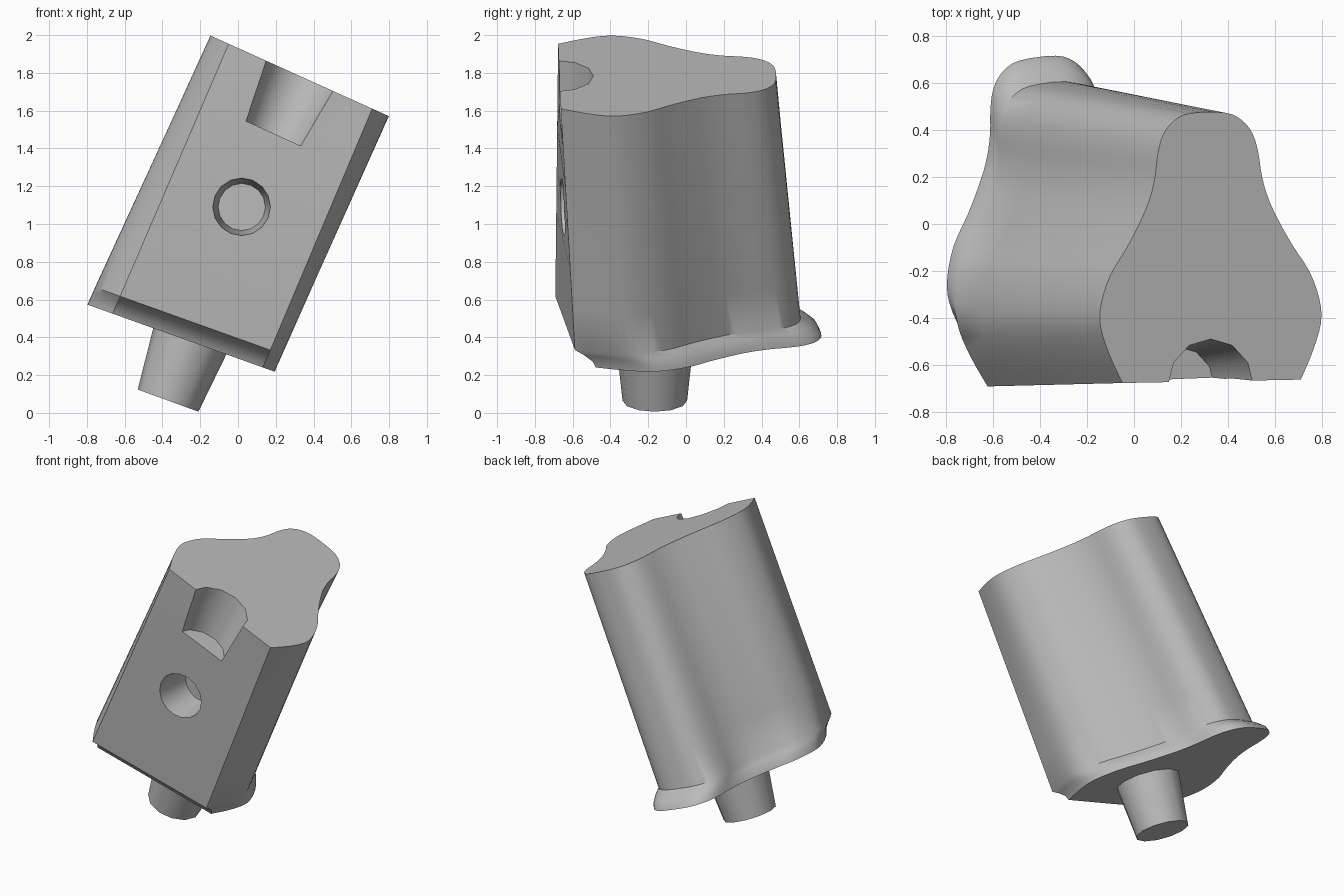
import bpy, bmesh
from math import radians, sin, cos
from mathutils import Vector, Matrix

cube = bpy.data.objects.get("Cube")
if cube:
    bpy.data.objects.remove(cube, do_unlink=True)

grey = bpy.data.materials.new("plain_grey")
grey.use_nodes = True
colour = (0.5, 0.5, 0.5, 1)
grey.diffuse_color = colour
grey.node_tree.nodes["Principled BSDF"].inputs["Base Color"].default_value = colour


def make_object(name, bm):
    bmesh.ops.recalc_face_normals(bm, faces=bm.faces)
    mesh = bpy.data.meshes.new(name)
    bm.to_mesh(mesh)
    bm.free()
    mesh.materials.append(grey)
    obj = bpy.data.objects.new(name, mesh)
    bpy.context.collection.objects.link(obj)
    return obj


def tapered_pin(name, start, end, r_start, r_end, sides):
    """Cone frustum between two points."""
    start, end = Vector(start), Vector(end)
    axis = end - start
    bm = bmesh.new()
    bmesh.ops.create_cone(bm, cap_ends=True, segments=sides, radius1=r_start,
                          radius2=r_end, depth=axis.length)
    turn = axis.to_track_quat('Z', 'Y').to_matrix().to_4x4()
    bm.transform(Matrix.Translation((start + end) / 2) @ turn)
    return make_object(name, bm)


def smooth_chain(points, steps):
    """Catmull-Rom curve through the points."""
    ext = [points[0] * 2 - points[1]] + points + [points[-1] * 2 - points[-2]]
    out = []
    for a, b, c, d in zip(ext, ext[1:], ext[2:], ext[3:]):
        for i in range(steps):
            t = i / steps
            out.append(b + (c - a) * (t / 2) + (a * 2 - b * 5 + c * 4 - d) * (t * t / 2)
                       + (b * 3 - a - c * 3 + d) * (t ** 3 / 2))
    return out + [points[-1]]


# Symmetric cross-section: wide rounded front, waisted narrow back
half = [(.417, -.67), (.475, -.55), (.515, -.43), (.51, -.33), (.465, -.21),
        (.39, -.1), (.33, 0), (.28, .1), (.25, .2), (.235, .3), (.21, .38),
        (.16, .44), (.08, .473)]
half = [Vector(p) for p in half]
section = smooth_chain(half + [Vector((-p.x, p.y)) for p in reversed(half)], 3)


def ring(centre, tilt, twist, su, sv):
    """Section scaled, twisted about its axis, tilted sideways and placed."""
    tilt, twist = radians(tilt), radians(twist)
    pts = []
    for p in section:
        u, v = p.x * su, p.y * sv
        u, v = u * cos(twist) - v * sin(twist), u * sin(twist) + v * cos(twist)
        pts.append(Vector((u * cos(tilt), v, -u * sin(tilt))) + Vector(centre))
    return pts


# Body: leaning, slightly twisted loft whose foot slides backward into a lip
top = ring((.32, 0, 1.787), 24.3, 1, 1, 1)
low = ring((-.31, .085, .505), 19.7, 7, 1.02, 1.09)
spans = 6
rings = [[a.lerp(b, i / spans) for a, b in zip(top, low)] for i in range(spans + 1)]
rings.append(ring((-.322, .135, .477), 19.7, 7, 1.02, 1.09))
rings.append(ring((-.338, .18, .443), 19.7, 7, 1.02, 1.09))
rings.append(ring((-.35, .195, .413), 19.7, 7, 1.02, 1.09))

bm = bmesh.new()
loops = [[bm.verts.new(p) for p in r] for r in rings]
for upper, lower in zip(loops, loops[1:]):
    n = len(upper)
    for i in range(n):
        j = (i + 1) % n
        bm.faces.new((upper[i], lower[i], lower[j], upper[j]))
bm.faces.new(loops[0])
bm.faces.new(loops[-1][::-1])
body = make_object("leaning_body", bm)

# Half-round socket in the top edge and blind round hole in the front
normal = Vector((sin(radians(24.3)), 0, cos(radians(24.3))))
mouth = Vector((.327, -.69, 1.784))
cutters = [
    tapered_pin("socket_cutter", mouth - normal * .335, mouth + normal * .1, .167, .21, 12),
    tapered_pin("hole_cutter", (.02, -.42, 1.09), (.02, -.76, 1.09), .125, .165, 16),
]
bpy.context.view_layer.objects.active = body
for cutter in cutters:
    mod = body.modifiers.new(cutter.name, 'BOOLEAN')
    mod.operation = 'DIFFERENCE'
    mod.solver = 'EXACT'
    mod.object = cutter
    bpy.ops.object.modifier_apply(modifier=mod.name)
    bpy.data.objects.remove(cutter, do_unlink=True)

# Tapered peg under the foot
peg = tapered_pin("bottom_peg", (-.235, -.165, .435), (-.37, -.165, .065), .212, .171, 12)

# Smooth shading with sharp rims
bpy.ops.object.select_all(action='DESELECT')
for obj in (body, peg):
    obj.select_set(True)
bpy.context.view_layer.objects.active = body
bpy.ops.object.shade_smooth_by_angle(angle=radians(35))
